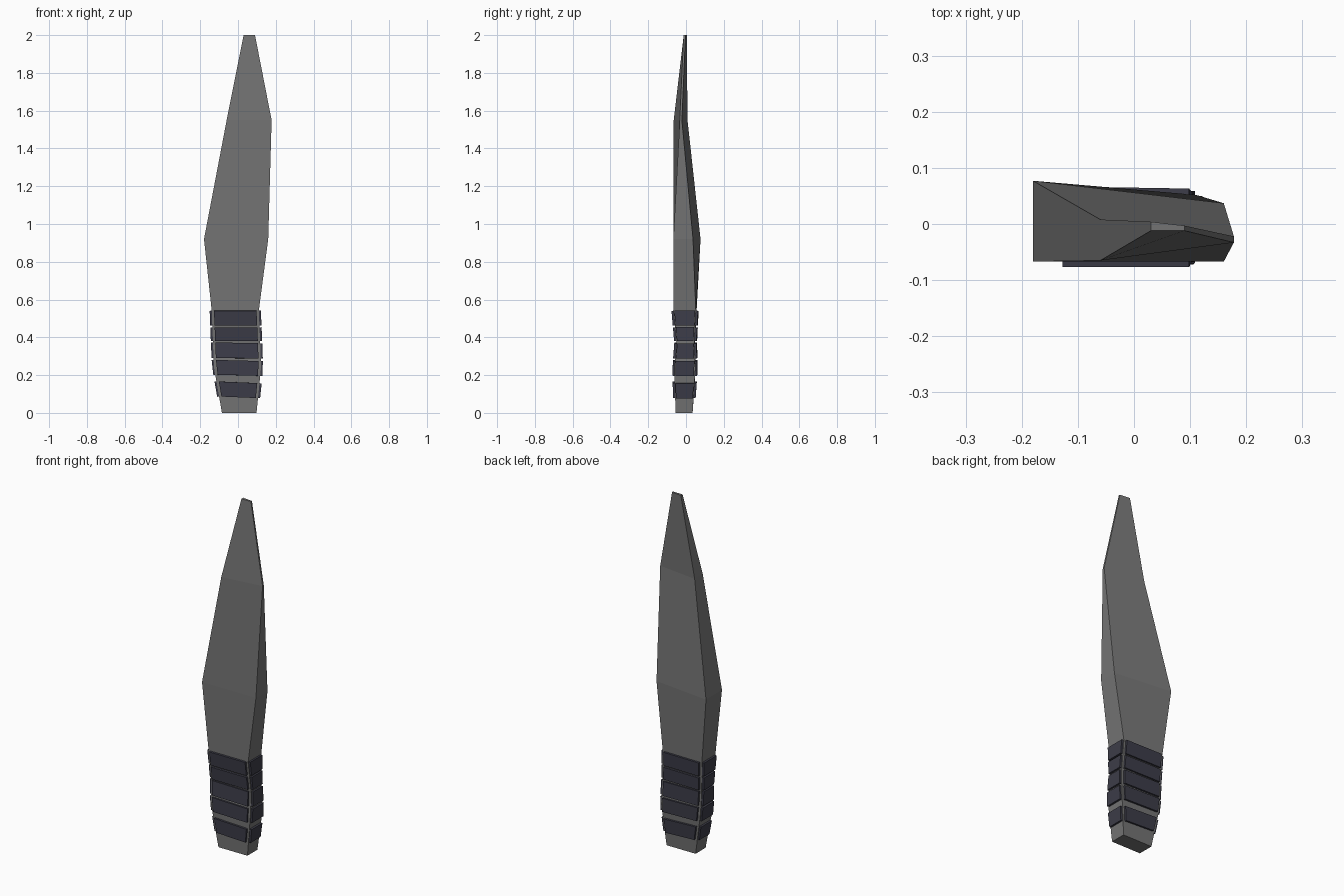
import bpy, bmesh
from mathutils import Vector

if "Cube" in bpy.data.objects:
    bpy.data.objects.remove(bpy.data.objects["Cube"])


def material(name, rgb):
    m = bpy.data.materials.new(name)
    m.diffuse_color = (*rgb, 1)
    m.use_nodes = True
    m.node_tree.nodes["Principled BSDF"].inputs["Base Color"].default_value = m.diffuse_color
    return m


stone = material("grey stone", (0.175, 0.175, 0.175))
wrap = material("dark wrap", (0.045, 0.045, 0.065))

# Sections: z, left x, right x, left front y, left back y, right front y, right back y
SECTIONS = [
    (0.00, -0.085, 0.098, -0.055, 0.035, -0.055, 0.035),
    (0.24, -0.127, 0.122, -0.062, 0.052, -0.062, 0.050),
    (0.36, -0.132, 0.118, -0.050, 0.047, -0.050, 0.043),
    (0.54, -0.139, 0.110, -0.066, 0.056, -0.066, 0.052),
    (0.92, -0.180, 0.160, -0.067, 0.077, -0.067, 0.037),
    (1.55, -0.060, 0.178, -0.065, 0.008, -0.033, -0.022),
    (2.00, 0.030, 0.090, -0.012, 0.004, -0.012, -0.003),
]


def ring(s):
    z, xl, xr, lf, lb, rf, rb = s
    return [Vector((xl, lf, z)), Vector((xr, rf, z)),
            Vector((xr, rb, z)), Vector((xl, lb, z))]


def ring_at(z):
    for a, b in zip(SECTIONS, SECTIONS[1:]):
        if z <= b[0]:
            t = (z - a[0]) / (b[0] - a[0])
            return ring([p + (q - p) * t for p, q in zip(a, b)])


def finish(name, bm, mat):
    bmesh.ops.recalc_face_normals(bm, faces=bm.faces)
    me = bpy.data.meshes.new(name)
    bm.to_mesh(me)
    bm.free()
    me.materials.append(mat)
    bpy.context.collection.objects.link(bpy.data.objects.new(name, me))


def loft(bm, loops):
    rows = [[bm.verts.new(p) for p in l] for l in loops]
    for a, b in zip(rows, rows[1:]):
        for i in range(4):
            j = (i + 1) % 4
            bm.faces.new((a[i], a[j], b[j], b[i]))
    bm.faces.new(rows[0])
    bm.faces.new(rows[-1])


# Blade and handle core in one faceted piece
bm = bmesh.new()
loft(bm, [ring(s) for s in SECTIONS])
finish("stone_blade", bm, stone)

# Wrap bands: one thin plate per side, open at the corners
BANDS = [(0.083, 0.162, 0.005), (0.199, 0.277, 0.003), (0.289, 0.370, 0.002),
         (0.381, 0.453, 0.0), (0.463, 0.541, 0.0)]
for n, (z0, z1, tilt) in enumerate(BANDS):
    bm = bmesh.new()
    low, high = ring_at(z0), ring_at(z1)
    for i in range(4):
        j = (i + 1) % 4
        quad = [low[i], low[j], high[j], high[i]]
        along = (low[j] - low[i]).normalized()
        normal = (quad[1] - quad[0]).cross(quad[3] - quad[0]).normalized()
        gap = 0.012 if i % 2 == 0 else 0.004
        quad = [q + along * gap * (1 if k in (0, 3) else -1)
                for k, q in enumerate(quad)]
        quad = [q - Vector((0, 0, tilt * q.x / 0.12)) for q in quad]
        loft(bm, [[q - normal * 0.004 for q in quad],
                  [q + normal * 0.011 for q in quad]])
    finish(f"wrap_band_{n + 1}", bm, wrap)
